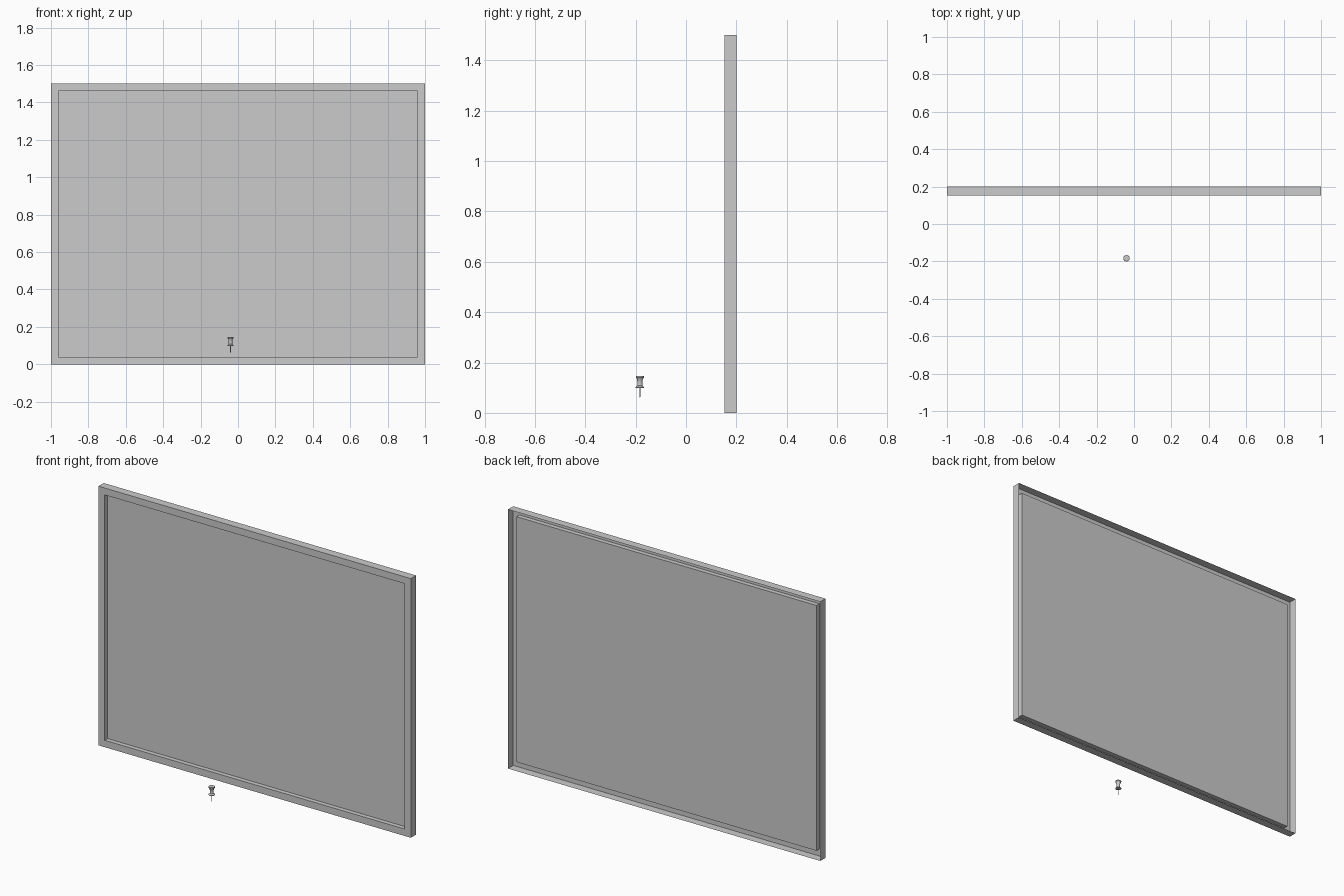
import bpy, bmesh, math
from mathutils import Vector

if "Cube" in bpy.data.objects:
    bpy.data.objects.remove(bpy.data.objects["Cube"])


def add_object(name, bm):
    mesh = bpy.data.meshes.new(name)
    bm.to_mesh(mesh)
    bm.free()
    obj = bpy.data.objects.new(name, mesh)
    bpy.context.collection.objects.link(obj)
    return obj


def rect_loop(bm, half_w, z0, z1, y):
    corners = [(-half_w, z0), (half_w, z0), (half_w, z1), (-half_w, z1)]
    return [bm.verts.new((x, y, z)) for x, z in corners]


def bridge(bm, a, b):
    n = len(a)
    for i in range(n):
        j = (i + 1) % n
        bm.faces.new((a[i], a[j], b[j], b[i]))


def lathe(name, profile, centre, segments):
    bm = bmesh.new()
    rings = [[bm.verts.new((centre[0] + r * math.cos(math.tau * i / segments),
                            centre[1] + r * math.sin(math.tau * i / segments), z))
              for i in range(segments)] for r, z in profile]
    for a, b in zip(rings, rings[1:]):
        bridge(bm, a, b)
    bm.faces.new(list(reversed(rings[0])))
    bm.faces.new(rings[-1])
    obj = add_object(name, bm)
    bpy.context.view_layer.objects.active = obj
    obj.select_set(True)
    bpy.ops.object.shade_smooth_by_angle(angle=math.radians(35))
    obj.select_set(False)
    return obj


# Board: thin shell, open at the back, with a recessed front panel
BACK, FRONT, PANEL, RIM = 0.2, 0.152, 0.178, 0.04
bm = bmesh.new()
loops = [rect_loop(bm, 1.0, 0, 1.5, BACK),
         rect_loop(bm, 1.0, 0, 1.5, FRONT),
         rect_loop(bm, 1.0 - RIM, RIM, 1.5 - RIM, FRONT),
         rect_loop(bm, 1.0 - RIM, RIM, 1.5 - RIM, PANEL)]
for a, b in zip(loops, loops[1:]):
    bridge(bm, b, a)
bm.faces.new(loops[-1])
# Make the front panel face -y and the shell follow it
bmesh.ops.recalc_face_normals(bm, faces=bm.faces[:])
panel = bm.faces[:][-1]
if panel.normal.dot(Vector((0, -1, 0))) < 0:
    bmesh.ops.reverse_faces(bm, faces=bm.faces[:])
add_object("framed_board", bm)

# Push pin: turned plastic grip and a thin needle
PIN = (-0.04, -0.183)
lathe("pin_grip", [(0.017, 0.099), (0.017, 0.102), (0.0105, 0.108), (0.0095, 0.118),
                   (0.0115, 0.135), (0.0165, 0.141), (0.0165, 0.147)], PIN, 24)
lathe("pin_needle", [(0.0005, 0.06), (0.002, 0.066), (0.002, 0.1)], PIN, 12)
